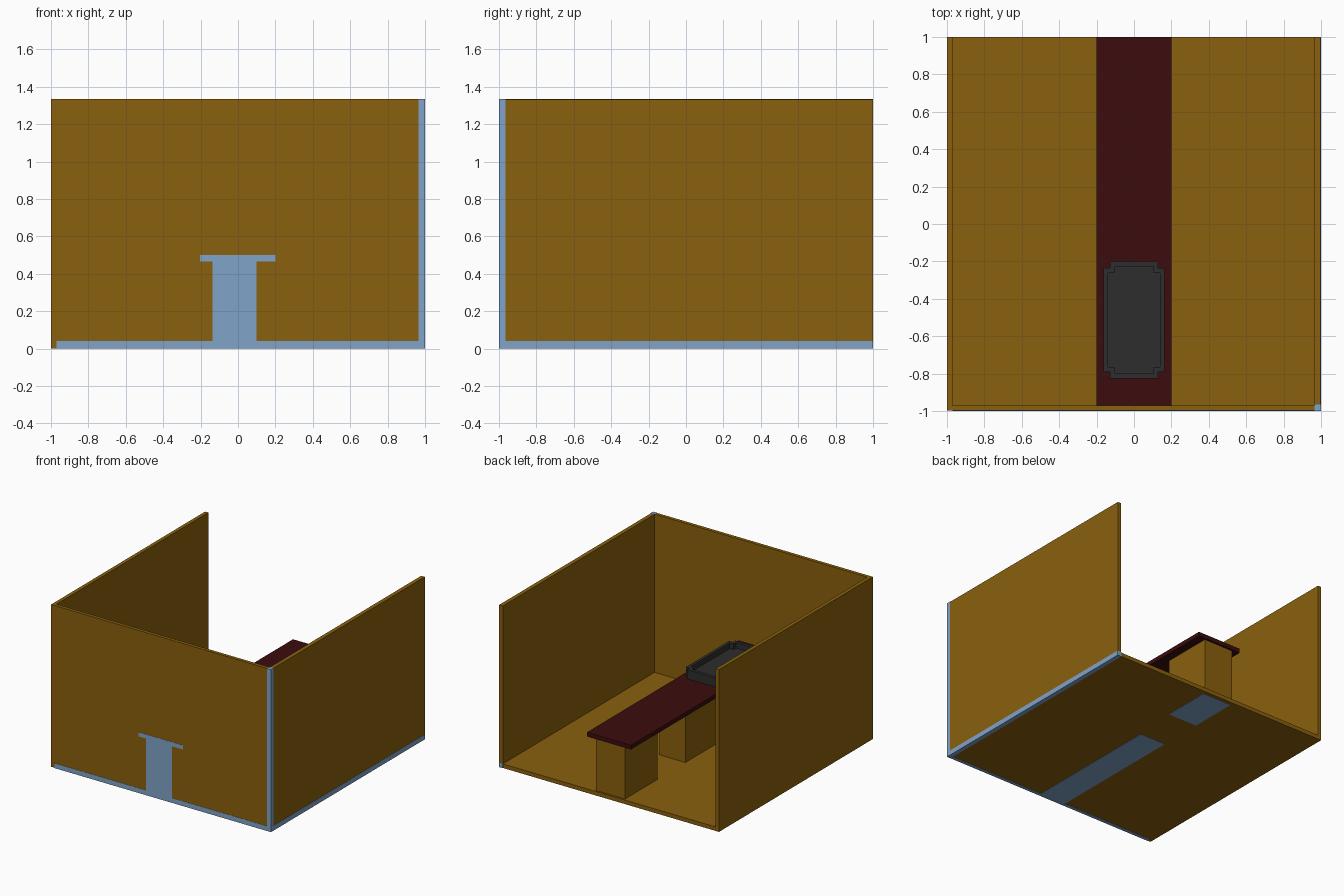
import bpy, bmesh

if "Cube" in bpy.data.objects:
    bpy.data.objects.remove(bpy.data.objects["Cube"])

def material(name, rgb):
    m = bpy.data.materials.new(name)
    m.diffuse_color = (*rgb, 1)
    m.use_nodes = True
    m.node_tree.nodes["Principled BSDF"].inputs["Base Color"].default_value = m.diffuse_color
    return m

BROWN = material("brown wood", (0.254, 0.117, 0.004))
RED = material("dark red wood", (0.045, 0.0037, 0.0044))
GREY = material("charcoal", (0.026, 0.026, 0.026))
BLUE = material("pale blue", (0.216, 0.367, 0.578))

def finish(name, bm, mat):
    bmesh.ops.recalc_face_normals(bm, faces=bm.faces)
    me = bpy.data.meshes.new(name)
    bm.to_mesh(me)
    bm.free()
    me.materials.append(mat)
    ob = bpy.data.objects.new(name, me)
    bpy.context.collection.objects.link(ob)
    return ob

def box(name, x, y, z, mat):
    """Box given by its (min, max) range on each axis."""
    bm = bmesh.new()
    bmesh.ops.create_cube(bm, size=1)
    for v in bm.verts:
        v.co = [r[0] if c < 0 else r[1] for c, r in zip(v.co, (x, y, z))]
    return finish(name, bm, mat)

E = 0.998     # wood stops just short of the thin blue plates
B = 0.002
H = 1.335     # wall height
T = 0.035     # board thickness

# Room shell: floor and three walls, open at the back
box("left_wall", (-1, -0.97), (-E, 1), (B, H), BROWN)
box("right_wall", (0.965, E), (-E, 1), (B, H - B), BROWN)
box("front_wall", (-0.97, 0.965), (-E, -0.97), (B, H), BROWN)
box("floor", (-0.97, 0.965), (-0.97, 1), (B, T), BROWN)

# Bench top on two block supports
box("bench_top", (-0.2, 0.2), (-0.98, 1), (0.465, 0.5), RED)
box("front_support", (-0.135, 0.10), (-0.98, 0.2), (0.02, 0.475), BROWN)
box("back_support", (-0.135, 0.13), (0.565, 0.985), (0.02, 0.475), BROWN)

# Blue plates on the front of the room
F = (-1, -E + B)
box("front_floor_edge", (-0.97, 0.965), F, (B * 2, 0.04), BLUE)
box("front_corner_edge", (0.965, 1), F, (0, H), BLUE)
box("front_post_plate", (-0.135, 0.10), F, (0.04, 0.465), BLUE)
box("front_bench_plate", (-0.203, 0.2), F, (0.465, 0.5), BLUE)

# Blue plates on the right side, the top corner and the back corner
R = (E - B, 1)
box("side_floor_edge", R, (-0.965, 1), (B * 2, 0.04), BLUE)
box("side_corner_edge", R, (-E + B, -0.965), (B * 2, H), BLUE)
box("top_corner_plate", (0.965, E - B), (-E + B, -0.965), (H - 2 * B, H), BLUE)
box("back_corner_plate", (0.965, E - B), (E, 1.001), (B * 2, 0.04), BLUE)

# Blue plates underneath
U = (0, 2 * B)
box("under_front_edge", (-0.97, 0.965), (-1, -0.97), U, BLUE)
box("under_side_edge", (0.965, 1), (-E + B, 1), U, BLUE)
box("under_front_support", (-0.135, 0.10), (-0.97, 0.2), U, BLUE)
box("under_back_support", (-0.135, 0.13), (0.565, 0.97), U, BLUE)

# Tray with notched corners and a raised rim
def notched(hx, hy, n, cy):
    quarter = [(hx, hy - n), (hx - n, hy - n), (hx - n, hy)]
    pts = []
    for sx, sy in ((1, 1), (-1, 1), (-1, -1), (1, -1)):
        q = [(sx * a, cy + sy * b) for a, b in quarter]
        pts += q if sx * sy > 0 else q[::-1]
    return pts

bm = bmesh.new()
outer = notched(0.163, 0.313, 0.034, -0.513)
inner = notched(0.138, 0.286, 0.034, -0.513)
levels = [(outer, 0.498), (outer, 0.575), (inner, 0.575), (inner, 0.53)]
rings = [[bm.verts.new((x, y, z)) for x, y in pts] for pts, z in levels]
for a, b in zip(rings, rings[1:]):
    for i in range(len(a)):
        j = (i + 1) % len(a)
        bm.faces.new((a[i], a[j], b[j], b[i]))
bm.faces.new(rings[0][::-1])
bm.faces.new(rings[-1])
finish("tray", bm, GREY)
